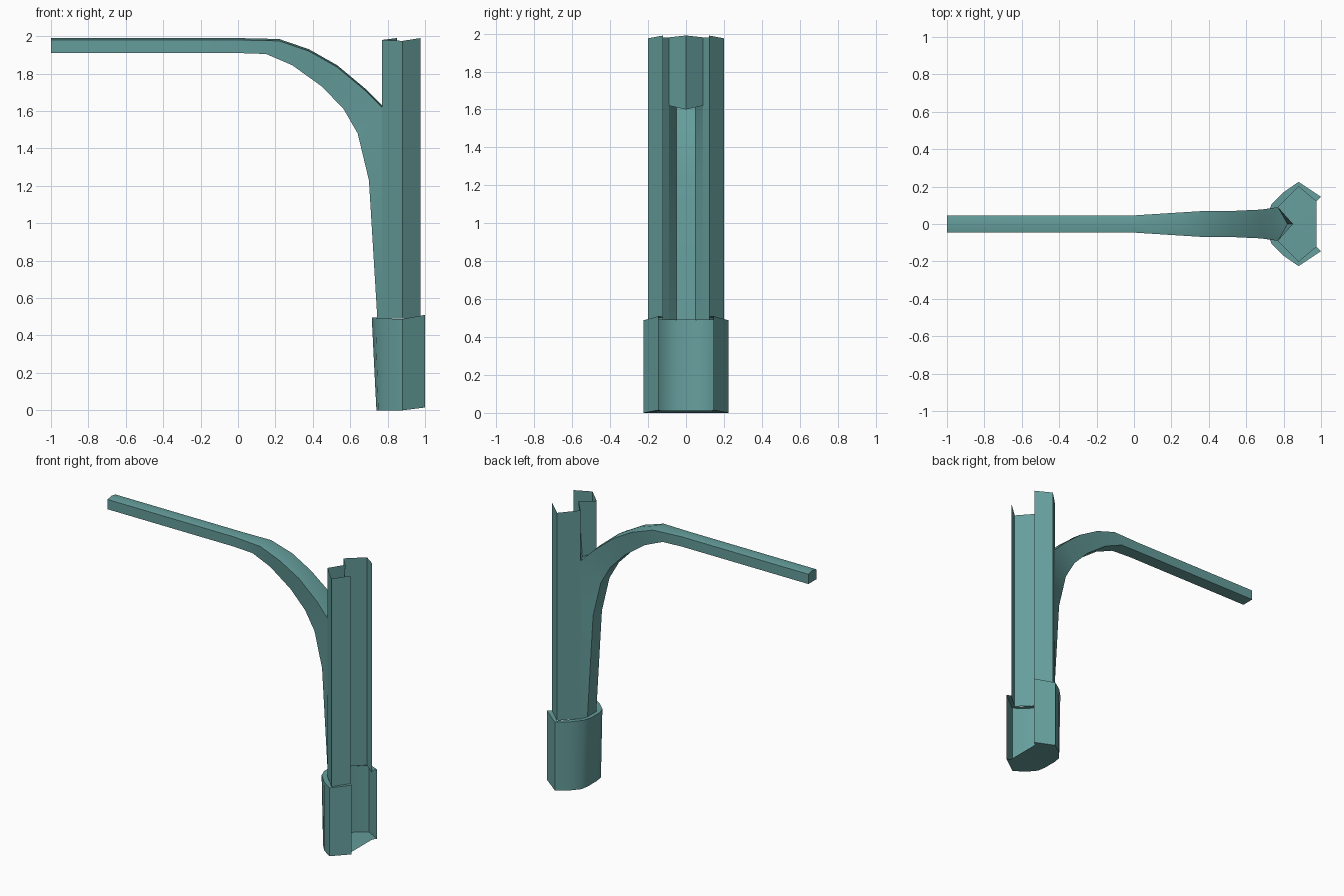
import bpy, bmesh
from math import radians

if "Cube" in bpy.data.objects:
    bpy.data.objects.remove(bpy.data.objects["Cube"])

teal = bpy.data.materials.new("teal_paint")
teal.diffuse_color = (0.13, 0.34, 0.33, 1)
teal.use_nodes = True
teal.node_tree.nodes["Principled BSDF"].inputs["Base Color"].default_value = teal.diffuse_color


def grid(rows):
    """Quads between successive rows of points."""
    return [(a[i], b[i], b[i + 1], a[i + 1])
            for a, b in zip(rows, rows[1:]) for i in range(len(a) - 1)]


def half_part(name, faces, smooth=None):
    """Build the y >= 0 half from faces and mirror it across y = 0."""
    bm = bmesh.new()
    for f in faces:
        bm.faces.new([bm.verts.new(p) for p in f])
    bmesh.ops.remove_doubles(bm, verts=bm.verts[:], dist=0.0005)
    me = bpy.data.meshes.new(name)
    bm.to_mesh(me)
    bm.free()
    me.materials.append(teal)
    ob = bpy.data.objects.new(name, me)
    bpy.context.collection.objects.link(ob)
    mod = ob.modifiers.new("mirror", 'MIRROR')
    mod.use_axis = (False, True, False)
    mod.merge_threshold = 0.001
    bpy.context.view_layer.objects.active = ob
    ob.select_set(True)
    bpy.ops.object.modifier_apply(modifier=mod.name)
    if smooth:
        bpy.ops.object.shade_smooth_by_angle(angle=radians(smooth))
    ob.select_set(False)
    return ob


# Post: two bent plates, open towards +x, with a slot where the arm enters
post = [(0.975, 0.12, 1.99), (0.88, 0.20, 1.975), (0.77, 0.09, 1.98)]
half_part("post", grid([post, [(x, y, 0.49) for x, y, z in post]]))

# V-shaped web closing the post above the arm
half_part("post_web", grid([[(0.85, 0, 1.99), (0.77, 0.09, 1.98)],
                            [(0.82, 0, 1.60), (0.77, 0.09, 1.62)]]))

# Foot sleeve: ledge around the post, outer wall and floor
inner = [(0.975, 0.12, 0.505), (0.88, 0.20, 0.488), (0.77, 0.09, 0.49),
         (0.745, 0.05, 0.495), (0.745, 0.05, 0.495), (0.745, 0, 0.495)]
outer = [(1.0, 0.145, 0.51), (0.88, 0.225, 0.488), (0.80, 0.17, 0.49),
         (0.735, 0.105, 0.495), (0.715, 0.05, 0.497), (0.715, 0, 0.497)]
bottom = [(1.0, 0.145, 0.015), (0.88, 0.225, 0), (0.80, 0.17, 0),
          (0.75, 0.11, 0), (0.74, 0.05, 0), (0.74, 0, 0)]
floor = [(0.975, 0, 0.012), (0.975, 0.125, 0.012)] + bottom
half_part("foot_sleeve", grid([inner, outer, bottom]) + [floor[::-1]], smooth=30)

# Curved arm: underside x, z; top edge x, z; half width at the top edge
stations = [
    (-1.0, 1.91, -1.0, 1.98, 0.046),
    (0.0, 1.91, 0.0, 1.98, 0.046),
    (0.15, 1.905, 0.22, 1.975, 0.06),
    (0.29, 1.845, 0.38, 1.92, 0.07),
    (0.45, 1.73, 0.53, 1.835, 0.07),
    (0.565, 1.61, 0.68, 1.71, 0.077),
    (0.64, 1.48, 0.77, 1.62, 0.09),
    (0.70, 1.23, 0.77, 1.23, 0.09),
    (0.745, 0.49, 0.77, 0.49, 0.09),
]
rows = [[(xt, 0, zt + 0.01), (xt, w, zt), (xb, min(w, 0.05), zb), (xb, 0, zb)]
        for xb, zb, xt, zt, w in stations]
tip = [rows[6][1], rows[6][0], (0.82, 0, 1.60)]   # end of the ridge, meets the web
leg = [r[1:] for r in rows[6:]]                   # open-backed lower leg
half_part("curved_arm", grid(rows[:7]) + grid(leg) + [rows[0], tip], smooth=25)
